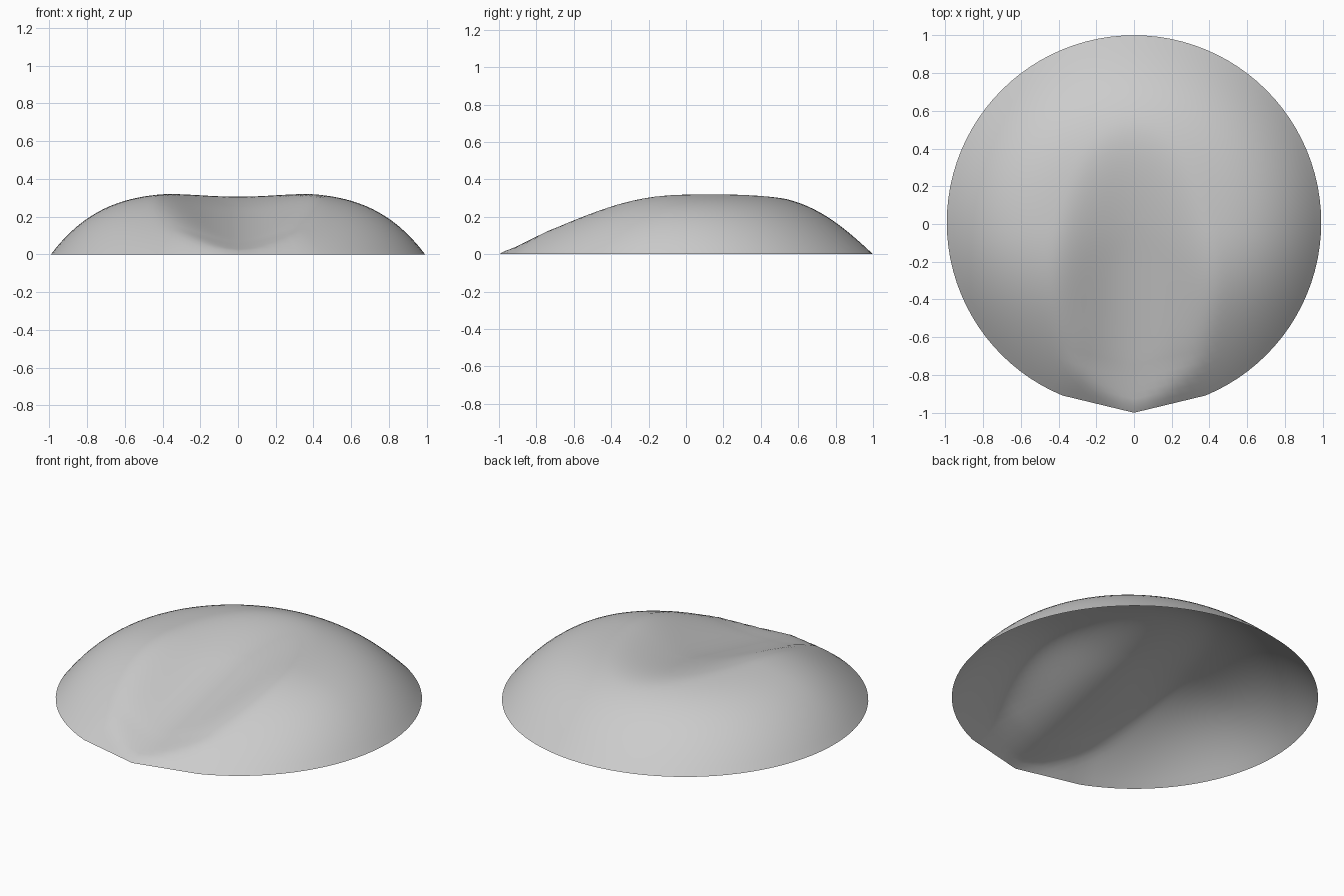
import bpy, bmesh, math

if "Cube" in bpy.data.objects:
    bpy.data.objects.remove(bpy.data.objects["Cube"])

SEGMENTS, RINGS = 96, 28
CENTRE_Y, RADIUS, TIP = 0.008, 0.992, 1.008


def rim_radius(a):
    """Round rim with two straight edges meeting at the front tip (a = angle from front)."""
    half = math.radians(22.5)
    a = abs(a)
    if a >= half:
        return RADIUS
    cx, cy = RADIUS * math.sin(half), RADIUS * math.cos(half)
    slope = (TIP - cy) / cx
    return TIP / (math.cos(a) + slope * math.sin(a))


def height(x, y, t, a):
    """Rounded dome, flatter towards the front, blended with a valley open to the front."""
    s = min(1.0, max(0.0, (abs(math.degrees(a)) - 25) / 60))
    fullness = 2.5 + 1.5 * s * s * (3 - 2 * s) - 1.2 * max(0.0, y) ** 2
    dome = 0.328 * (1 - t ** fullness)
    valley = 0.012 + 0.24 * (y + 1) + 0.95 * x * x
    k = 0.1 * min(1.0, dome / 0.15)
    if k < 1e-5:
        return max(0.0, min(dome, valley))
    h = max(k - abs(dome - valley), 0) / k
    return max(0.0, min(dome, valley) - h * h * k / 4)


grey = bpy.data.materials.new("light grey")
grey.diffuse_color = (0.6, 0.6, 0.6, 1)
grey.use_nodes = True
grey.node_tree.nodes["Principled BSDF"].inputs["Base Color"].default_value = grey.diffuse_color

# Open shell made of concentric rings
bm = bmesh.new()
top = bm.verts.new((0, CENTRE_Y, height(0, CENTRE_Y, 0, 0)))
rings = []
for i in range(1, RINGS + 1):
    t = i / RINGS
    ring = []
    for j in range(SEGMENTS):
        a = 2 * math.pi * j / SEGMENTS
        if a > math.pi:
            a -= 2 * math.pi
        r = t * rim_radius(a)
        x, y = r * math.sin(a), CENTRE_Y - r * math.cos(a)
        ring.append(bm.verts.new((x, y, height(x, y, t, a))))
    rings.append(ring)

for j in range(SEGMENTS):
    n = (j + 1) % SEGMENTS
    bm.faces.new((top, rings[0][j], rings[0][n]))
    for inner, outer in zip(rings, rings[1:]):
        bm.faces.new((inner[j], outer[j], outer[n], inner[n]))

mesh = bpy.data.meshes.new("shell")
bm.to_mesh(mesh)
bm.free()
mesh.materials.append(grey)
shell = bpy.data.objects.new("shell", mesh)
bpy.context.collection.objects.link(shell)

# Smooth shading
for p in mesh.polygons:
    p.use_smooth = True
